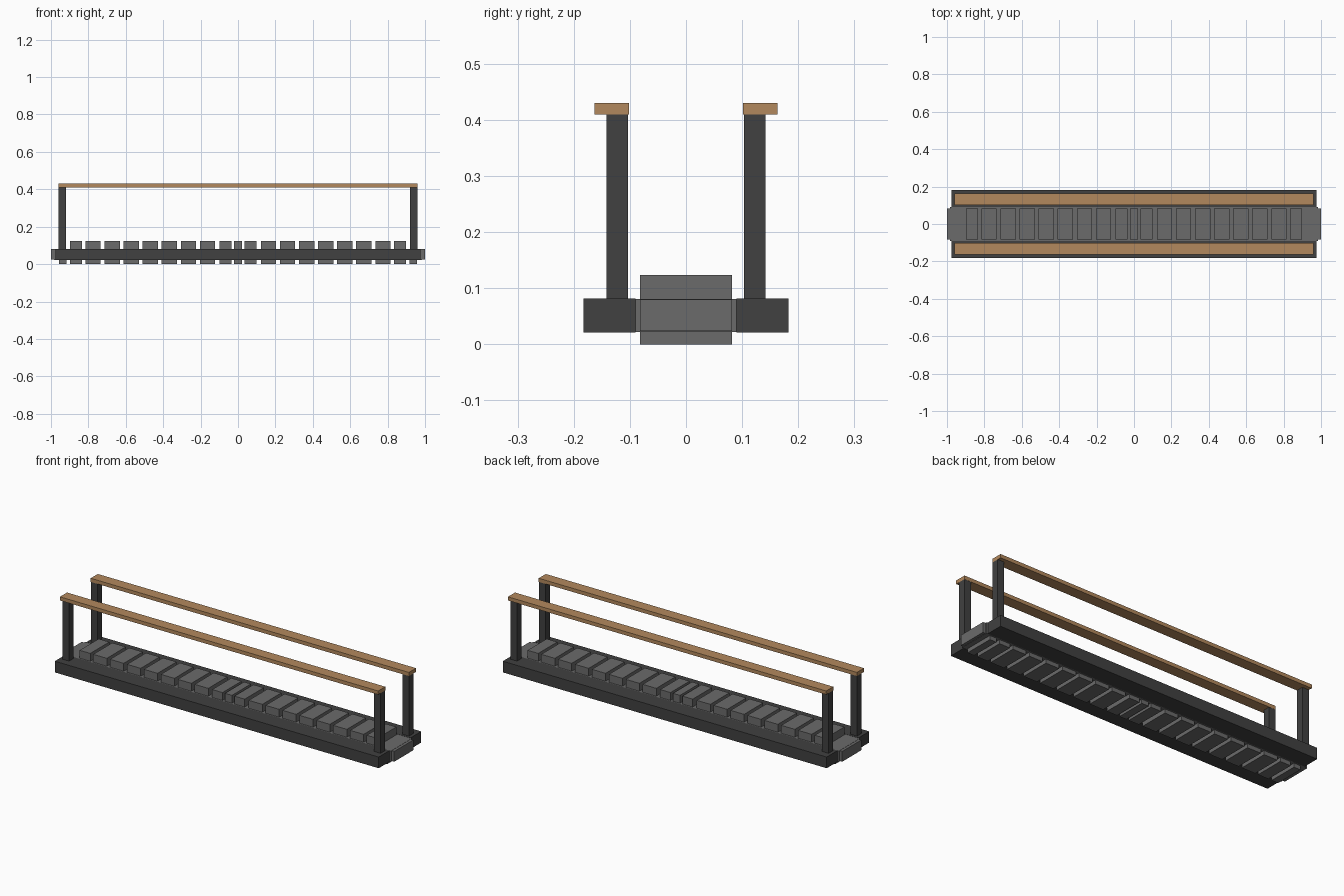
import bpy

if "Cube" in bpy.data.objects:
    bpy.data.objects.remove(bpy.data.objects["Cube"])


def material(name, rgb):
    m = bpy.data.materials.new(name)
    m.diffuse_color = (*rgb, 1)
    m.use_nodes = True
    m.node_tree.nodes["Principled BSDF"].inputs["Base Color"].default_value = m.diffuse_color
    return m


DARK = material("dark metal", (0.052, 0.052, 0.052))
GREY = material("tread grey", (0.145, 0.145, 0.145))
WOOD = material("warm wood", (0.45, 0.25, 0.11))


def box(name, x, y, z, mat):
    """Box spanning the (low, high) pairs x, y, z."""
    bpy.ops.mesh.primitive_cube_add(size=1, location=[sum(r) / 2 for r in (x, y, z)])
    ob = bpy.context.object
    ob.name = name
    ob.scale = [r[1] - r[0] for r in (x, y, z)]
    bpy.ops.object.transform_apply(location=False, rotation=False, scale=True)
    ob.data.materials.append(mat)
    return ob


def span(centre, width):
    return (centre - width / 2, centre + width / 2)


# Belt core between the side beams
box("belt_core", (-0.985, 0.985), (-0.09, 0.09), (0.022, 0.081), GREY)

# Side beams, posts and handrails
for s, side in ((-1, "front"), (1, "back")):
    def across(a, b):
        return tuple(sorted((s * a, s * b)))
    box(side + "_beam", (-0.977, 0.977), across(0.09, 0.183), (0.021, 0.082), DARK)
    box(side + "_handrail", (-0.96, 0.96), across(0.102, 0.163), (0.41, 0.43), WOOD)
    for e, end in ((-1, "left"), (1, "right")):
        box(f"{side}_{end}_post", span(e * 0.94, 0.04), across(0.103, 0.142),
            (0.08, 0.41), DARK)

# Treads: even row outwards from the middle, shorter ones at centre and ends
treads = [(0, 0.042)]
for s in (-1, 1):
    treads += [(s * 0.067, 0.062), (s * 0.866, 0.064)]
    treads += [(s * (0.163 + 0.102 * k), 0.082) for k in range(7)]
for x, w in sorted(treads):
    box("tread", span(x, w), (-0.082, 0.082), (0, 0.124), GREY)

# End pads of the belt and the last pads underneath
for s, end in ((-1, "left"), (1, "right")):
    box(end + "_end_pad", span(s * 0.98, 0.04), (-0.082, 0.082), (0.024, 0.08), GREY)
    box(end + "_under_pad", span(s * 0.938, 0.04), (-0.082, 0.082), (0, 0.03), GREY)
